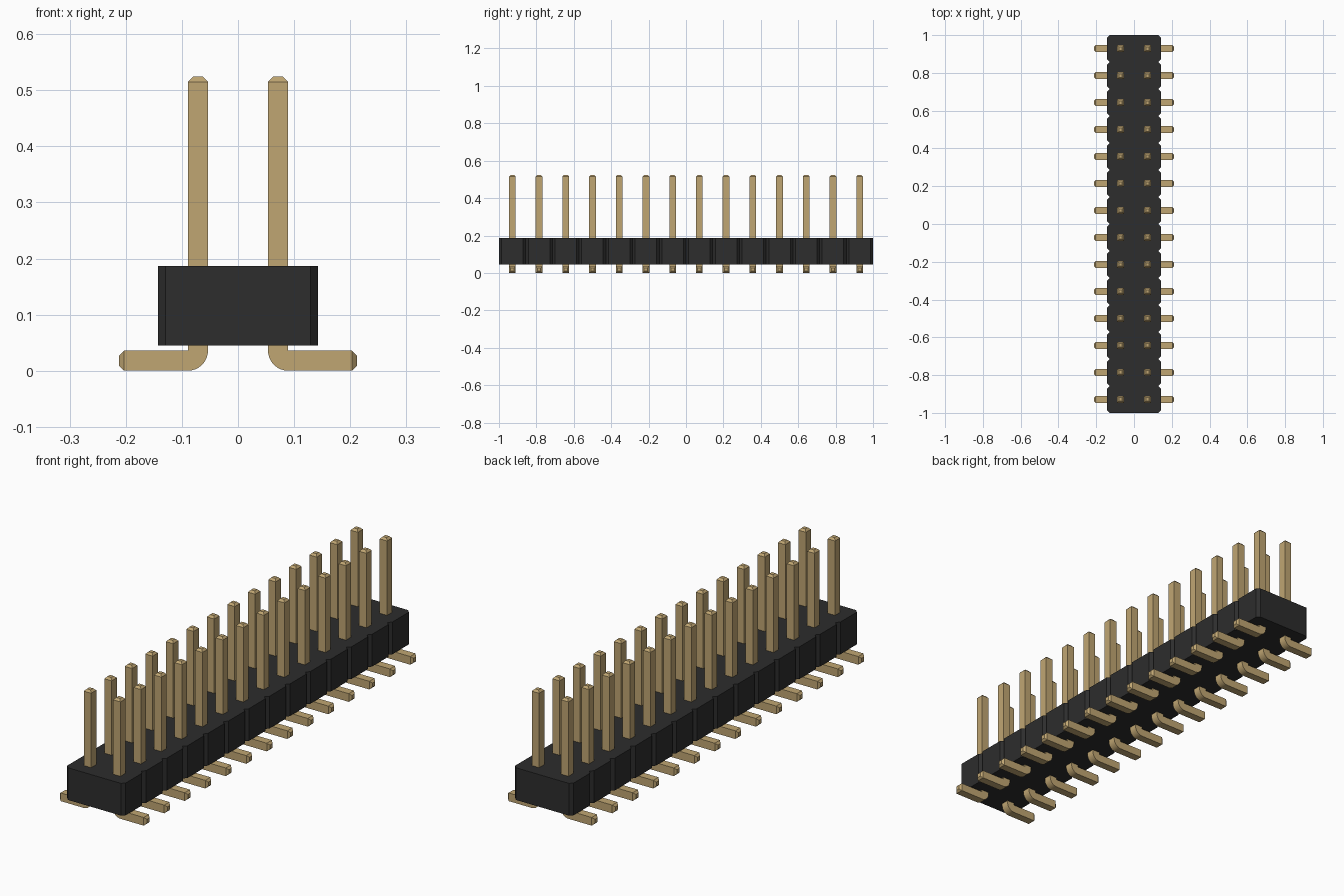
import bpy
import bmesh
from math import sin, cos, pi, radians
from mathutils import Vector

cube = bpy.data.objects.get("Cube")
if cube:
    bpy.data.objects.remove(cube, do_unlink=True)

COUNT = 14
PITCH = 2 / COUNT
HALF = PITCH / 2            # pin offset from the centre line
PIN = 0.036                 # square pin thickness
TIP = 0.009                 # length of the tapered tips
PIN_TOP, FOOT_END = 0.524, 0.212
BODY_BOTTOM, BODY_TOP, CHAMFER = 0.045, 0.187, 0.014


def make_material(name, color):
    mat = bpy.data.materials.new(name)
    mat.use_nodes = True
    mat.diffuse_color = color
    bsdf = next(n for n in mat.node_tree.nodes if n.type == 'BSDF_PRINCIPLED')
    bsdf.inputs["Base Color"].default_value = color
    return mat


def make_object(name, bm, mat):
    bmesh.ops.recalc_face_normals(bm, faces=bm.faces)
    mesh = bpy.data.meshes.new(name)
    bm.to_mesh(mesh)
    bm.free()
    mesh.materials.append(mat)
    obj = bpy.data.objects.new(name, mesh)
    bpy.context.collection.objects.link(obj)
    return obj


def prism(points, offset):
    """Extrude a closed outline along an offset vector."""
    bm = bmesh.new()
    face = bm.faces.new([bm.verts.new(p) for p in points])
    ext = bmesh.ops.extrude_face_region(bm, geom=[face])
    verts = [v for v in ext["geom"] if isinstance(v, bmesh.types.BMVert)]
    bmesh.ops.translate(bm, verts=verts, vec=offset)
    bmesh.ops.recalc_face_normals(bm, faces=bm.faces)
    return bm


def taper_end(bm, direction):
    """Extend the end face pointing along direction into a blunt tip."""
    direction = Vector(direction)
    end = max(bm.faces, key=lambda f: (f.normal.dot(direction) > 0.99,
                                       f.calc_center_median().dot(direction)))
    tip = bmesh.ops.extrude_discrete_faces(bm, faces=[end])["faces"][0]
    centre = tip.calc_center_median()
    for v in tip.verts:
        v.co = centre + (v.co - centre) * 0.5 + direction * TIP


black = make_material("black plastic", (0.026, 0.026, 0.026, 1))
gold = make_material("gold metal", (0.527, 0.381, 0.171, 1))

# Housing: one outline with a chamfered notch between neighbouring cells
side = []
for i in range(COUNT):
    y = -1 + i * PITCH
    side += [(PITCH - CHAMFER, y), (PITCH, y + CHAMFER),
             (PITCH, y + PITCH - CHAMFER)]
side.append((PITCH - CHAMFER, 1))
outline = side + [(-x, y) for x, y in reversed(side)]
make_object("housing", prism([(x, y, BODY_BOTTOM) for x, y in outline],
                             (0, 0, BODY_TOP - BODY_BOTTOM)), black)

# Bent pin: upright post, rounded heel and outward foot
inner, outer = HALF - PIN / 2, HALF + PIN / 2
heel = [(outer - PIN * cos(a), PIN - PIN * sin(a))
        for a in (i * pi / 16 for i in range(9))]
profile = [(inner, PIN_TOP - TIP)] + heel + [
    (FOOT_END - TIP, 0), (FOOT_END - TIP, PIN), (outer, PIN),
    (outer, PIN_TOP - TIP)]
y0 = -1 + HALF - PIN / 2
bm = prism([(x, y0, z) for x, z in profile], (0, PIN, 0))
taper_end(bm, (0, 0, 1))
taper_end(bm, (1, 0, 0))
pins = make_object("pins", bm, gold)

# Repeat along the housing and mirror to the other row
array = pins.modifiers.new("row", 'ARRAY')
array.count = COUNT
array.use_relative_offset = False
array.use_constant_offset = True
array.constant_offset_displace = (0, PITCH, 0)
pins.modifiers.new("other row", 'MIRROR')

bpy.ops.object.select_all(action='DESELECT')
pins.select_set(True)
bpy.context.view_layer.objects.active = pins
bpy.ops.object.shade_smooth_by_angle(angle=radians(25))
